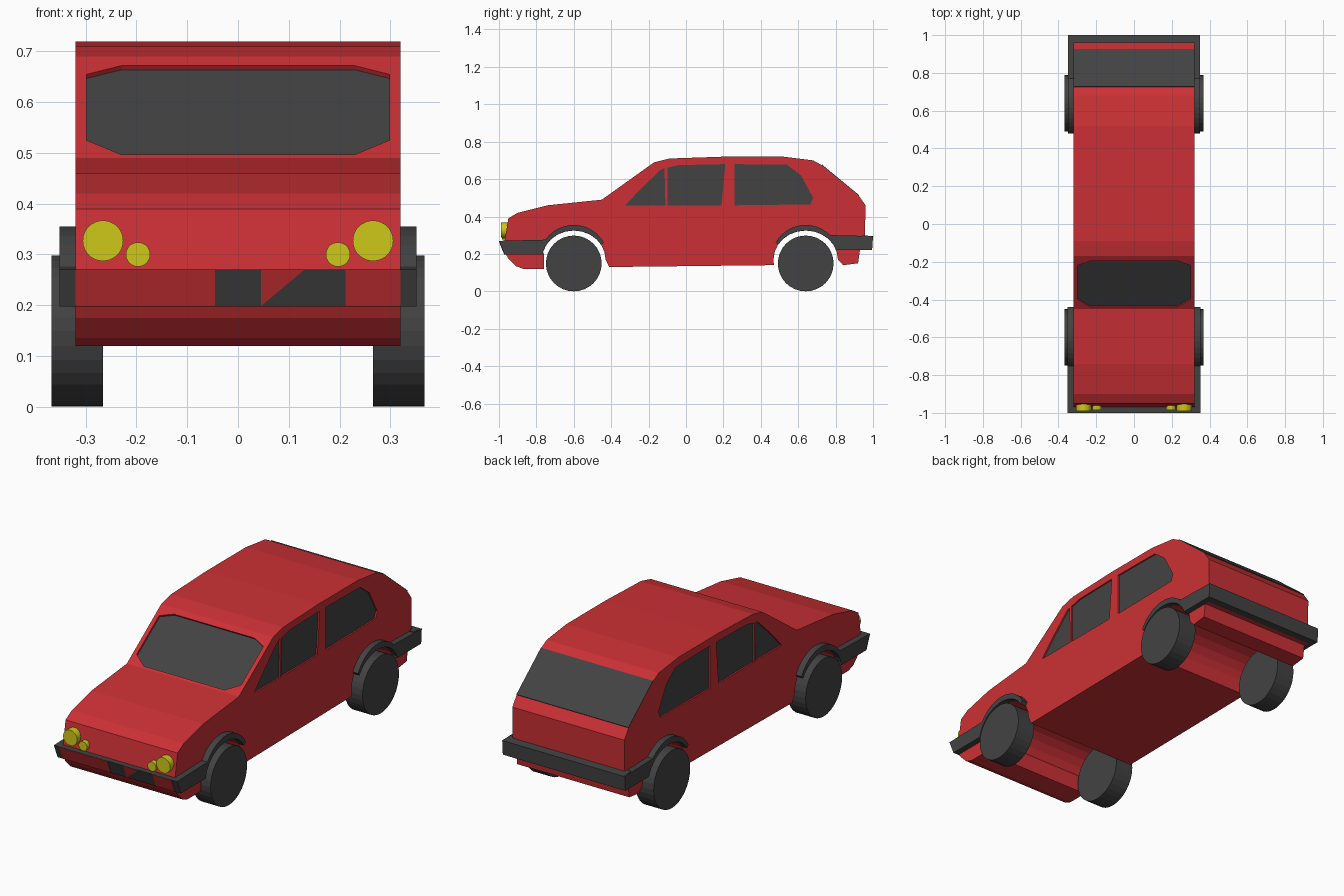
import bpy, bmesh, math
from mathutils import Vector, Matrix

if "Cube" in bpy.data.objects:
    bpy.data.objects.remove(bpy.data.objects["Cube"])


def material(name, color):
    m = bpy.data.materials.new(name)
    m.diffuse_color = (*color, 1)
    m.use_nodes = True
    m.node_tree.nodes["Principled BSDF"].inputs["Base Color"].default_value = m.diffuse_color
    return m


RED = material("red_paint", (0.6, 0.03, 0.035))
DARK = material("dark_trim", (0.055, 0.055, 0.055))
YELLOW = material("yellow_lamp", (0.62, 0.58, 0.01))


def finish(name, bm, mat):
    bmesh.ops.recalc_face_normals(bm, faces=bm.faces)
    me = bpy.data.meshes.new(name)
    bm.to_mesh(me)
    bm.free()
    ob = bpy.data.objects.new(name, me)
    bpy.context.collection.objects.link(ob)
    me.materials.append(mat)
    return ob


def solid(name, pts, vec, mat):
    """Flat outline of 3D points, extruded along a vector."""
    bm = bmesh.new()
    face = bm.faces.new([bm.verts.new(p) for p in pts])
    ext = bmesh.ops.extrude_face_region(bm, geom=[face], use_keep_orig=True)
    bmesh.ops.translate(bm, vec=vec,
                        verts=[g for g in ext["geom"] if isinstance(g, bmesh.types.BMVert)])
    return finish(name, bm, mat)


def prism(name, profile, x0, x1, mat):
    """Side profile (y, z) extruded across x."""
    return solid(name, [(x0, y, z) for y, z in profile], Vector((x1 - x0, 0, 0)), mat)


def cylinder(name, center, r, depth, axis, mat, n=32):
    bm = bmesh.new()
    rot = Matrix.Rotation(math.pi / 2, 4, axis)
    bmesh.ops.create_cone(bm, cap_ends=True, segments=n, radius1=r, radius2=r, depth=depth,
                          matrix=Matrix.Translation(center) @ rot)
    return finish(name, bm, mat)


def arc(cy, cz, ry, rz, a0, a1, n=12):
    out = []
    for i in range(n + 1):
        a = math.radians(a0 + (a1 - a0) * i / n)
        out.append((cy + ry * math.cos(a), cz + rz * math.sin(a)))
    return out


def cut(target, cutter):
    mod = target.modifiers.new("cut", 'BOOLEAN')
    mod.operation = 'DIFFERENCE'
    mod.solver = 'EXACT'
    mod.object = cutter
    bpy.context.view_layer.objects.active = target
    bpy.ops.object.modifier_apply(modifier=mod.name)
    bpy.data.objects.remove(cutter)


FRONT, REAR = -0.60, 0.64

# body shell with both wheel arches
profile = [(-0.76, 0.12), (-0.87, 0.12), (-0.91, 0.135), (-0.95, 0.175), (-0.97, 0.21),
           (-0.97, 0.27), (-0.95, 0.39), (-0.90, 0.42), (-0.74, 0.46), (-0.45, 0.49),
           (-0.17, 0.69), (-0.09, 0.71), (0.20, 0.72), (0.52, 0.72), (0.68, 0.70),
           (0.725, 0.675), (0.925, 0.51), (0.96, 0.46), (0.955, 0.22), (0.93, 0.22),
           (0.92, 0.15), (0.84, 0.14)]
profile += arc(REAR, 0.17, 0.172, 0.155, 0, 180) + [(0.47, 0.14), (-0.41, 0.13)]
profile += arc(FRONT, 0.17, 0.17, 0.155, 0, 180)[:-1] + [(-0.76, 0.20)]
body = prism("body", profile, -0.32, 0.32, RED)

# recessed side windows
windows = {
    "quarter_window": [(-0.325, 0.46), (-0.24, 0.55), (-0.135, 0.65), (-0.115, 0.66), (-0.11, 0.46)],
    "door_window": [(-0.10, 0.46), (0.19, 0.46), (0.21, 0.68), (-0.04, 0.675), (-0.10, 0.66)],
    "rear_side_window": [(0.26, 0.46), (0.665, 0.465), (0.68, 0.50), (0.615, 0.62),
                         (0.54, 0.677), (0.26, 0.68)],
}
for name, pts in windows.items():
    for s, side in ((-1, "left"), (1, "right")):
        cut(body, prism("cutter", pts, s * 0.31, s * 0.34, RED))
        prism(f"{name}_{side}", pts, s * 0.300, s * 0.312, DARK)

# recessed windscreen
n = Vector((0, -0.2, 0.28)).normalized()
screen = [(-0.298, 0.525), (-0.23, 0.497), (0.23, 0.497), (0.298, 0.525),
          (0.298, 0.655), (0.23, 0.672), (-0.23, 0.672), (-0.298, 0.655)]
screen = [Vector((x, -0.45 + (z - 0.49) * 1.4, z)) for x, z in screen]
cut(body, solid("cutter", [p - n * 0.012 for p in screen], n * 0.04, RED))
solid("windscreen", [p - n * 0.02 for p in screen], n * 0.010, DARK)

# rear window across the full width
prism("rear_window", [(0.725, 0.675), (0.727, 0.678), (0.927, 0.513), (0.925, 0.51)],
      -0.32, 0.32, DARK)

# bumper bars
prism("front_bumper", [(-1.0, 0.27), (-0.97, 0.197), (-0.94, 0.197), (-0.94, 0.27)],
      -0.35, 0.35, DARK)
prism("rear_bumper", [(0.94, 0.22), (0.995, 0.22), (1.0, 0.295), (0.94, 0.30)],
      -0.345, 0.345, DARK)

# red panels on the front bumper face
for i, pts in enumerate([
        [(-0.32, 0.198), (-0.045, 0.198), (-0.045, 0.269), (-0.32, 0.269)],
        [(0.045, 0.198), (0.13, 0.269), (0.045, 0.269)],
        [(0.212, 0.198), (0.32, 0.198), (0.32, 0.269), (0.212, 0.269)]]):
    solid(f"bumper_panel_{i + 1}", [(x, -1.0 + (0.27 - z) * 0.41, z) for x, z in pts],
          Vector((0, -0.002, 0)), RED)

# bumper sides flowing into the wheel arch flares
front_flare = ([(-1.0, 0.27), (-0.97, 0.197), (-0.765, 0.197)]
               + arc(FRONT, 0.17, 0.17, 0.155, 165, 30)
               + arc(FRONT, 0.17, 0.185, 0.185, 30, 145))
rear_flare = ([(1.0, 0.295), (0.995, 0.22), (0.80, 0.22)]
              + arc(REAR, 0.17, 0.172, 0.155, 22, 150)
              + arc(REAR, 0.17, 0.185, 0.185, 150, 45))
for s, side in ((-1, "left"), (1, "right")):
    prism(f"front_flare_{side}", front_flare, s * 0.318, s * 0.352, DARK)
    prism(f"rear_flare_{side}", rear_flare, s * 0.318, s * 0.350, DARK)
    # wheels
    for label, y in (("front", FRONT), ("rear", REAR)):
        cylinder(f"{label}_wheel_{side}", (s * 0.3165, y, 0.149), 0.149, 0.102, 'Y', DARK)
    # headlights
    cylinder(f"headlight_{side}", (s * 0.266, -0.97, 0.327), 0.04, 0.04, 'X', YELLOW)
    cylinder(f"small_lamp_{side}", (s * 0.197, -0.968, 0.30), 0.024, 0.034, 'X', YELLOW)
